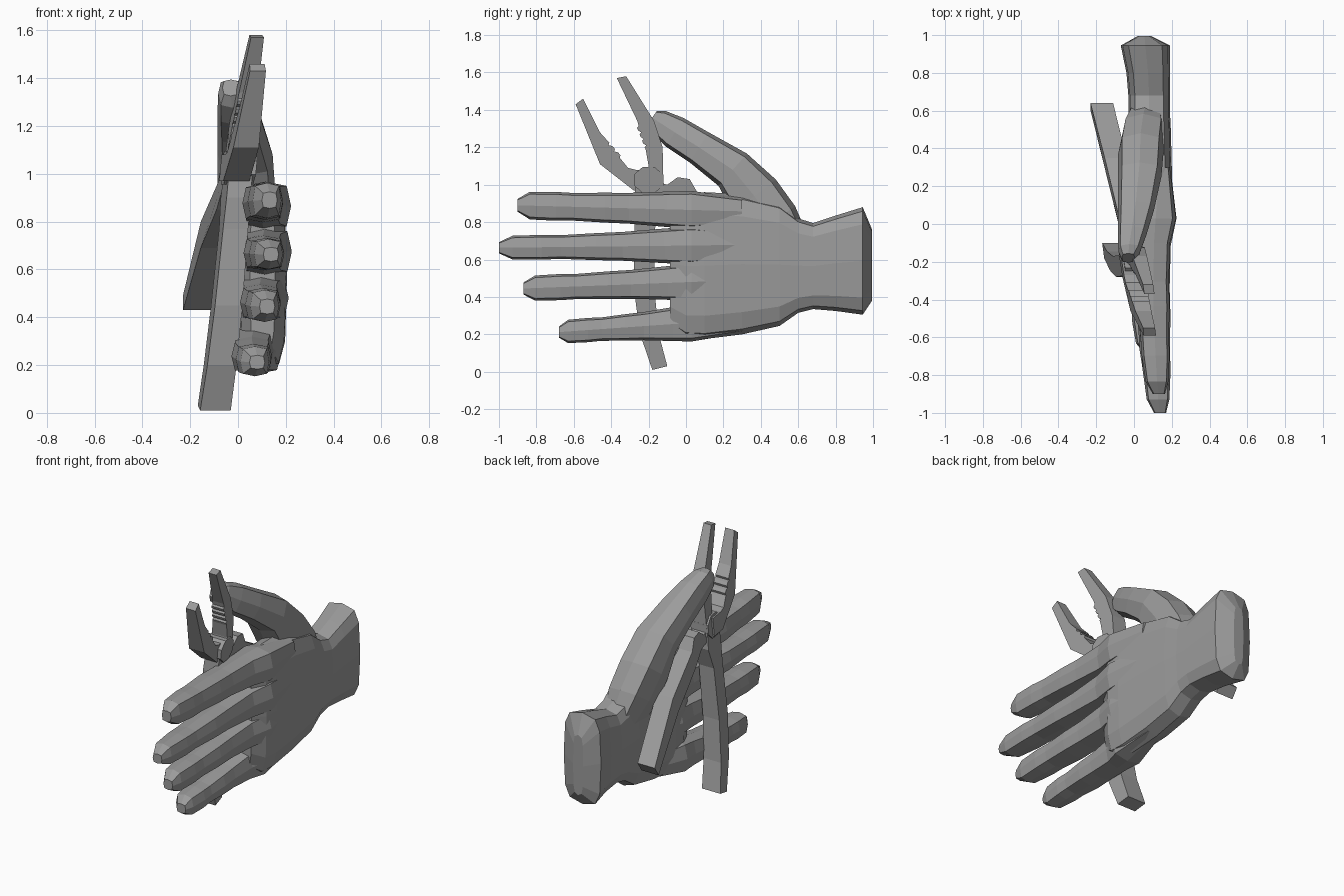
import bpy, bmesh, math
from mathutils import Vector

if "Cube" in bpy.data.objects:
    bpy.data.objects.remove(bpy.data.objects["Cube"])

grey = bpy.data.materials.new("mid_grey")
grey.diffuse_color = (0.33, 0.33, 0.33, 1)
grey.use_nodes = True
grey.node_tree.nodes["Principled BSDF"].inputs["Base Color"].default_value = grey.diffuse_color


def finish(name, bm):
    bmesh.ops.recalc_face_normals(bm, faces=bm.faces)
    me = bpy.data.meshes.new(name)
    bm.to_mesh(me)
    bm.free()
    me.materials.append(grey)
    ob = bpy.data.objects.new(name, me)
    bpy.context.collection.objects.link(ob)
    return ob


def spow(v, p):
    return math.copysign(abs(v) ** p, v) if abs(v) > 1e-6 else 0.0


def loft(name, secs, n=8, p=0.6, straight=False):
    """Skin rings (x, y, z, half x, half across) that follow a path in the yz plane."""
    bm = bmesh.new()
    rings = []
    for i, (x, y, z, hx, hv) in enumerate(secs):
        a, b = secs[max(i - 1, 0)], secs[min(i + 1, len(secs) - 1)]
        t = Vector((0, b[1] - a[1], b[2] - a[2])).normalized()
        across = Vector((0, 0, 1)) if straight else Vector((0, t.z, -t.y))
        ring = []
        for k in range(n):
            w = 2 * math.pi * k / n
            ring.append(bm.verts.new(Vector((x, y, z)) + Vector((hx * spow(math.cos(w), p), 0, 0))
                                     + across * hv * spow(math.sin(w), p)))
        rings.append(ring)
    for r, s in zip(rings, rings[1:]):
        for k in range(n):
            bm.faces.new((r[k], r[(k + 1) % n], s[(k + 1) % n], s[k]))
    bm.faces.new(rings[0])
    bm.faces.new(rings[-1])
    return finish(name, bm)


# Palm and wrist: y, z low, z high, x low, x high
palm = [(.995, .38, .76, .02, .09), (.945, .305, .88, -.07, .19), (.8, .325, .835, -.04, .19),
        (.68, .335, .795, -.03, .19), (.6, .315, .82, -.03, .19), (.5, .245, .9, -.03, .195),
        (.3, .2, .95, -.025, .2), (.1, .175, .96, -.005, .205), (.0, .18, .95, .01, .2),
        (-.085, .24, .92, .05, .155)]
hand = loft("hand", [((c + d) / 2, y, (a + b) / 2, (d - c) / 2, (b - a) / 2)
                     for y, a, b, c, d in palm], n=12, p=0.55, straight=True)

# Fingers: tip y, tip z, knuckle z, tip x, knuckle x, tip half width, base half width
digits = {"index": (-.9, .89, .865, .122, .115, .077, .102),
          "middle": (-1.0, .663, .675, .128, .118, .066, .102),
          "ring": (-.87, .445, .48, .112, .105, .07, .098),
          "pinky": (-.68, .212, .262, .07, .075, .065, .1)}
parts = []
for name, (ty, tz, kz, tx, kx, tw, kw) in digits.items():
    secs = [(kx + .02, .3, kz + (kz - tz) * .3, .055, kw * .7)]
    # fraction of the way to the tip, half thickness, width scale, shift toward the palm side
    for f, hx, s, dx in ((0, .107, 1, 0), (.14, .085, .98, .01), (.36, .082, .93, .015),
                         (.5, .085, .96, .015), (.68, .075, .96, .01), (.78, .074, 1, .006),
                         (.93, .06, .96, 0), (1, .032, .45, -.01)):
        w = (kw + (tw - kw) * min(1, f * 1.5)) * s
        secs.append((kx + (tx - kx) * f - dx, .03 + (ty - .03) * f, kz + (tz - kz) * f, hx, w))
    parts.append(loft(name + "_finger", secs, p=0.55, straight=True))

# Thumb with its fleshy base
parts.append(loft("thumb", [(.07, .6, .6, .07, .1), (.05, .46, .8, .115, .15),
                            (.035, .365, .94, .12, .145), (.03, .25, 1.08, .115, .115),
                            (.01, .07, 1.2, .095, .095), (-.01, -.06, 1.28, .075, .09),
                            (-.025, -.145, 1.335, .058, .07), (-.03, -.18, 1.36, .035, .042)]))

# Merge the digits into the hand
bpy.context.view_layer.objects.active = hand
for part in parts:
    m = hand.modifiers.new("join", "BOOLEAN")
    m.operation, m.solver, m.object = "UNION", "EXACT", part
    bpy.ops.object.modifier_apply(modifier=m.name)
    bpy.data.objects.remove(part)


# Pliers lie in one tilted plane; outlines are (y, z) and depth is the half thickness
def plane_x(y, z):
    return -.117 + .092 * z - .154 * y


def plate(name, outline, depth, dx=0):
    bm = bmesh.new()
    sides = []
    for s in (-1, 1):
        ring = []
        for y, z in outline:
            d = depth(y, z) if callable(depth) else depth
            ring.append(bm.verts.new((plane_x(y, z) + dx + s * d, y, z)))
        bm.faces.new(ring)
        sides.append(ring)
    a, b = sides
    n = len(outline)
    for k in range(n):
        bm.faces.new((a[k], a[(k + 1) % n], b[(k + 1) % n], b[k]))
    return finish(name, bm)


def teeth(a, b, n, depth):
    """Zigzag points between a and b."""
    a, b = Vector(a), Vector(b)
    d = (b - a).normalized()
    out = Vector((-d.y, d.x)) * depth
    pts = []
    for i in range(n):
        pts += [a.lerp(b, (i + .15) / n), a.lerp(b, (i + .3) / n) + out,
                a.lerp(b, (i + .75) / n) + out]
    return [tuple(q) for q in pts]


def taper(y, z):
    return .055 - .028 * min(1, max(0, (z - 1.08) / .45))


# Jaws with gripping teeth
plate("front_jaw", [(-.59, 1.43), (-.46, 1.11), (-.28, .97), (-.17, .97), (-.17, 1.08), (-.27, 1.08),
                    (-.31, 1.09)] + teeth((-.35, 1.14), (-.44, 1.24), 3, -.012)
      + [(-.46, 1.28), (-.55, 1.46)], taper, -.022)
plate("back_jaw", [(-.37, 1.57), (-.26, 1.34)] + teeth((-.255, 1.32), (-.2, 1.18), 4, -.012)
      + [(-.2, 1.1), (-.22, .98), (-.12, .98), (-.125, 1.2), (-.17, 1.34), (-.32, 1.58)], taper, -.003)

# Pivot joint
plate("pivot", [(-.2 + .085 * math.cos(math.pi * k / 4 + .39), 1.025 + .075 * math.sin(math.pi * k / 4 + .39))
                for k in range(8)], .062, -.005)

# Handles
plate("lower_handle", [(-.18, .01), (-.1, .03), (-.145, .2), (-.17, .45), (-.165, .77), (-.12, .9),
                       (-.13, 1.0), (-.27, 1.0), (-.28, .9), (-.275, .77), (-.28, .45), (-.245, .2)],
      lambda y, z: .064 - .015 * min(1, z), -.006)
plate("rear_handle", [(-.17, 1.02), (-.1, 1.0), (-.045, 1.04), (.02, 1.03), (.06, .96), (.35, .8),
                      (.64, .49), (.6, .43), (.3, .69), (.03, .85), (-.06, .93), (-.17, .95)],
      lambda y, z: .045 + .015 * min(1, max(0, y / .4)))
